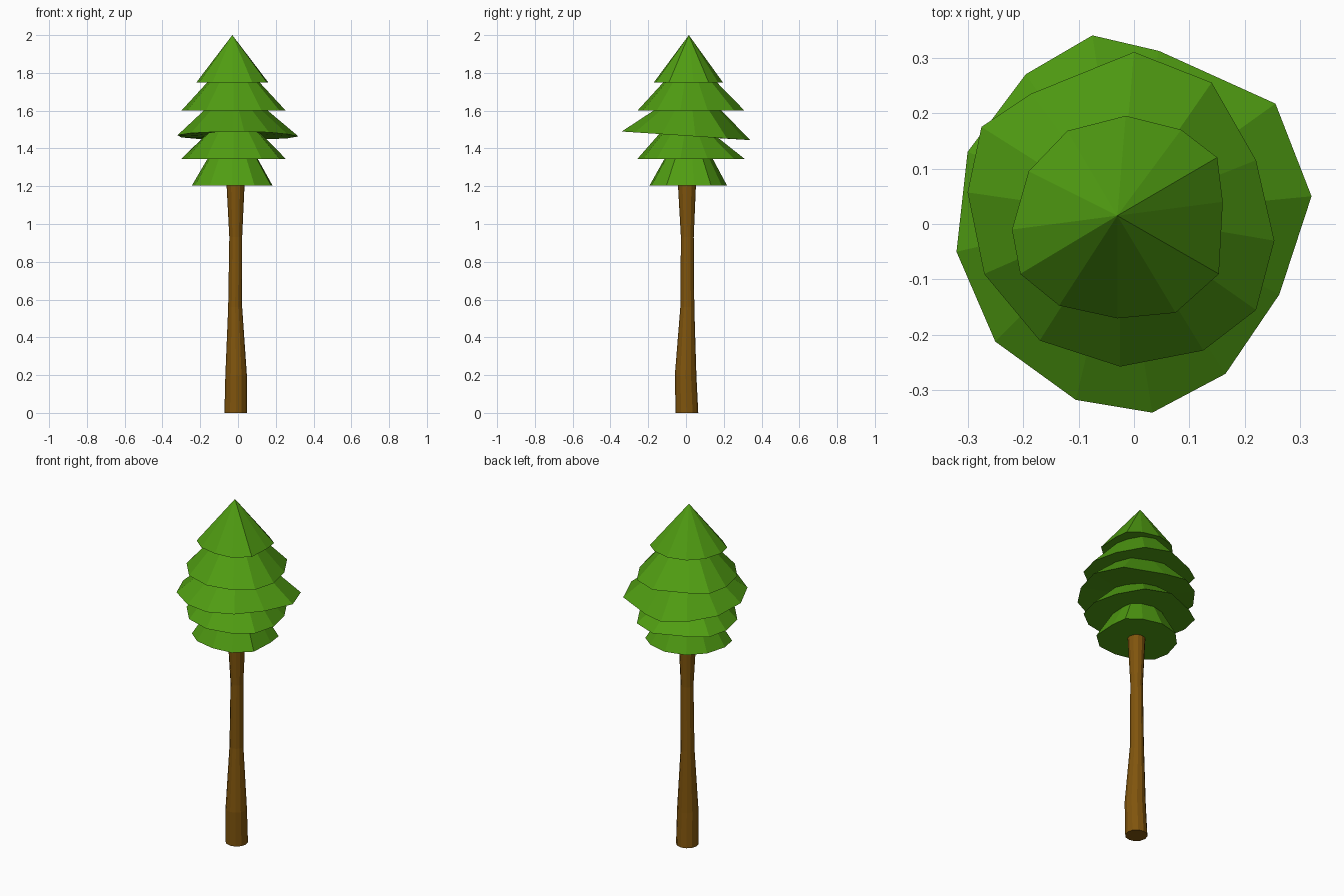
import bpy, bmesh, math

if "Cube" in bpy.data.objects:
    bpy.data.objects.remove(bpy.data.objects["Cube"])

def material(name, rgb):
    m = bpy.data.materials.new(name)
    m.diffuse_color = (*rgb, 1)
    m.use_nodes = True
    m.node_tree.nodes["Principled BSDF"].inputs["Base Color"].default_value = m.diffuse_color
    return m

def loft(name, rings, mat, apex=None):
    """Skin a stack of equal-count rings; close the bottom, and the top by cap or apex."""
    bm = bmesh.new()
    vr = [[bm.verts.new(p) for p in r] for r in rings]
    n = len(vr[0])
    for a, b in zip(vr, vr[1:]):
        for i in range(n):
            j = (i + 1) % n
            bm.faces.new((a[i], a[j], b[j], b[i]))
    bm.faces.new(vr[0][::-1])
    if apex:
        t = bm.verts.new(apex)
        for i in range(n):
            bm.faces.new((vr[-1][i], vr[-1][(i + 1) % n], t))
    else:
        bm.faces.new(vr[-1])
    bmesh.ops.recalc_face_normals(bm, faces=bm.faces[:])
    me = bpy.data.meshes.new(name)
    bm.to_mesh(me)
    bm.free()
    me.materials.append(mat)
    ob = bpy.data.objects.new(name, me)
    bpy.context.collection.objects.link(ob)
    return ob

green = material("leaf green", (0.08, 0.335, 0.006))
brown = material("bark brown", (0.216, 0.09, 0.004))

# Irregular twelve-sided rims, counter-clockwise from the right
small = [(.16, .04), (.15, .12), (.085, .17), (-.015, .195), (-.12, .168), (-.19, .095),
         (-.22, -.01), (-.205, -.09), (-.135, -.147), (-.03, -.17), (.075, -.16), (.153, -.09)]
medium = [(.253, -.03), (.22, .115), (.14, .255), (0, .31), (-.185, .235), (-.275, .175),
          (-.30, .057), (-.27, -.09), (-.17, -.21), (-.025, -.257), (.125, -.228), (.22, -.155)]
large = [(.32, .05), (.255, .217), (.045, .312), (-.075, .34), (-.195, .27), (-.30, .13),
         (-.32, -.05), (-.25, -.212), (-.105, -.317), (.033, -.34), (.165, -.27), (.262, -.127)]

CX, CY = -.025, .017

def rim(outline, scale, z, tilt=0):
    return [(CX + (x - CX) * scale, CY + (y - CY) * scale, z + tilt * y) for x, y in outline]

# Foliage: (outline, scale, bottom z, bottom tilt, top scale, top z, top tilt)
tiers = [
    (small, 1.12, 1.205, 0, .70, 1.345, 0),
    (medium, 1.0, 1.345, 0, .53, 1.475, -.067),
    (large, 1.0, 1.467, -.067, .53, 1.60, 0),
    (medium, 1.0, 1.60, 0, .50, 1.75, 0),
]
rings = []
for outline, s, z, t, s2, z2, t2 in tiers:
    rings.append(rim(outline, s, z, t))
    rings.append(rim(outline, s2, z2, t2))
rings.append(rim(small, 1.0, 1.75))
loft("foliage", rings, green, apex=(-.03, .015, 2.0))

# Trunk: (centre x, centre y, z, radius)
profile = [(-.012, .005, 0, .06), (-.01, -.002, .2, .057), (-.015, .007, .56, .037),
           (-.012, .007, .93, .034), (-.013, .005, 1.215, .048)]
N = 12
trunk = [[(x + r * math.cos(2 * math.pi * i / N), y + r * math.sin(2 * math.pi * i / N), z)
          for i in range(N)] for x, y, z, r in profile]
loft("trunk", trunk, brown)
